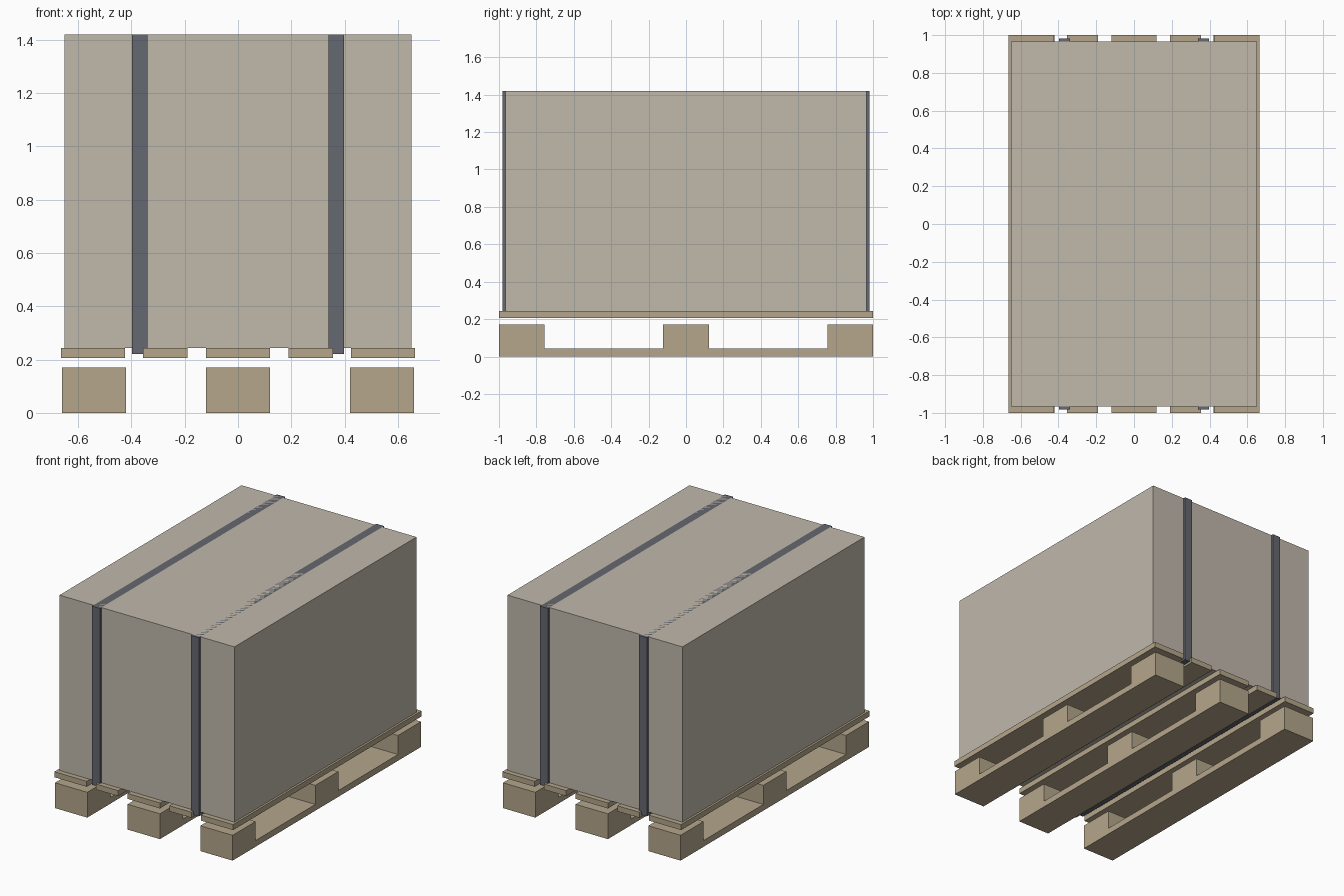
import bpy, bmesh

if "Cube" in bpy.data.objects:
    bpy.data.objects.remove(bpy.data.objects["Cube"])


def material(name, rgb):
    m = bpy.data.materials.new(name)
    m.diffuse_color = (*rgb, 1)
    m.use_nodes = True
    m.node_tree.nodes["Principled BSDF"].inputs["Base Color"].default_value = m.diffuse_color
    return m


WOOD = material("wood", (0.46, 0.38, 0.26))
CARD = material("cardboard", (0.53, 0.48, 0.41))
BAND = material("band", (0.13, 0.14, 0.16))


def box(name, x, y, z, mat):
    """Cuboid from (min, max) ranges on each axis."""
    bm = bmesh.new()
    bmesh.ops.create_cube(bm, size=1)
    for v in bm.verts:
        v.co = [r[0] + (c + 0.5) * (r[1] - r[0]) for c, r in zip(v.co, (x, y, z))]
    mesh = bpy.data.meshes.new(name)
    bm.to_mesh(mesh)
    bm.free()
    mesh.materials.append(mat)
    ob = bpy.data.objects.new(name, mesh)
    bpy.context.collection.objects.link(ob)
    return ob


def span(centre, width):
    return (centre - width / 2, centre + width / 2)


# Runners on the floor, each carrying three blocks
for i, cx in enumerate((-0.54, 0, 0.54)):
    box(f"runner_{i}", span(cx, 0.24), (-1, 1), (0, 0.042), WOOD)
    for j, cy in enumerate((-0.878, 0, 0.878)):
        box(f"block_{i}_{j}", span(cx, 0.24), span(cy, 0.244), (0.042, 0.17), WOOD)

# Deck boards: wide at the edges and middle, narrow in between
for i, (cx, w) in enumerate(((-0.544, 0.24), (-0.273, 0.166), (0, 0.24),
                             (0.273, 0.166), (0.544, 0.24))):
    box(f"deck_board_{i}", span(cx, w), (-1, 1), (0.206, 0.243), WOOD)

# Wrapped load
box("load", (-0.65, 0.65), (-0.966, 0.966), (0.243, 1.42), CARD)

# Straps around the load
for side, cx in (("left", -0.368), ("right", 0.368)):
    box(f"strap_{side}", span(cx, 0.058), (-0.982, 0.982), (0.22, 1.42), BAND)
